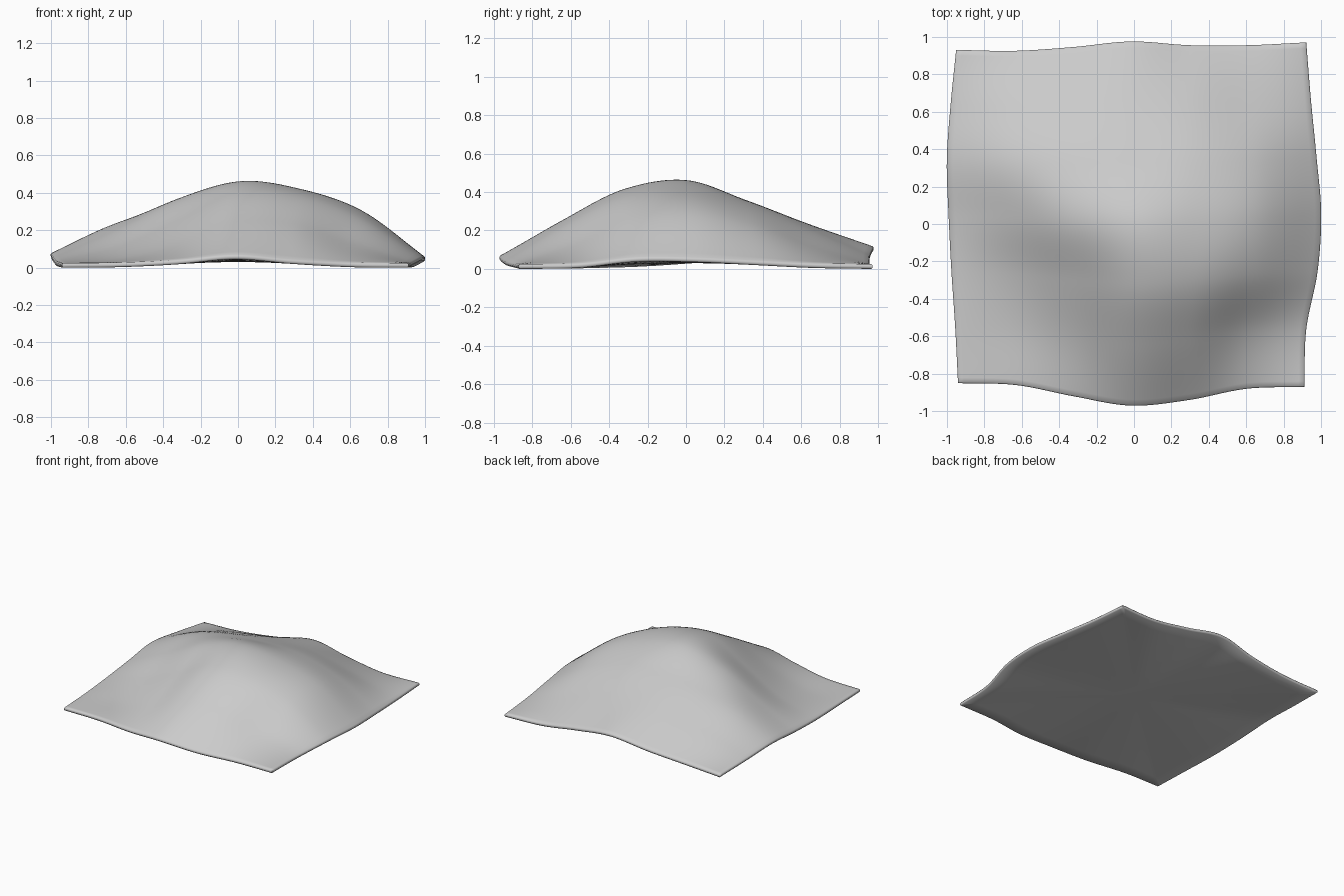
import bpy, math

if "Cube" in bpy.data.objects:
    bpy.data.objects.remove(bpy.data.objects["Cube"])

# Height of the mound at 7x7 control points (rows front to back, columns left to right)
HEIGHT = [
    [.025, .028, .043, .070, .045, .028, .025],
    [.028, .050, .130, .245, .235, .130, .030],
    [.036, .110, .253, .405, .390, .272, .062],
    [.055, .200, .365, .460, .417, .302, .060],
    [.080, .230, .315, .350, .340, .235, .045],
    [.055, .150, .200, .230, .210, .120, .030],
    [.025, .040, .070, .118, .075, .030, .025],
]
# Outline offsets at the same 7 stations along each edge
FRONT = [-.85, -.86, -.92, -.97, -.94, -.88, -.87]
BACK = [.93, .925, .945, .975, .955, .955, .97]
LEFT = [-.94, -.955, -.975, -.99, -1.0, -.98, -.95]
RIGHT = [.91, .92, .98, 1.0, .975, .945, .92]
N = 72
RIM = .025
BASE_MID = .03


def spline(vals, t):
    """Smooth curve through 7 evenly spaced values, t in 0..1."""
    s = t * 6
    i = min(int(s), 5)
    f = s - i
    p1, p2 = vals[i], vals[i + 1]
    p0 = vals[i - 1] if i else 2 * p1 - p2
    p3 = vals[i + 2] if i < 5 else 2 * p2 - p1
    return p1 + .5 * f * (p2 - p0 + f * (2 * p0 - 5 * p1 + 4 * p2 - p3
                                         + f * (3 * (p1 - p2) + p3 - p0)))


def lerp(a, b, t):
    return a + (b - a) * t


# Upper surface
verts = []
for j in range(N + 1):
    v = j / N
    for i in range(N + 1):
        u = i / N
        verts.append((lerp(spline(LEFT, v), spline(RIGHT, v), u),
                      lerp(spline(FRONT, u), spline(BACK, u), v),
                      max(RIM, spline([spline(row, u) for row in HEIGHT], v))))
W = N + 1
faces = [(j * W + i, j * W + i + 1, (j + 1) * W + i + 1, (j + 1) * W + i)
         for j in range(N) for i in range(N)]

# Rim: rounded edge as rings (outward inset, drop)
edge = ([i for i in range(N)] + [j * W + N for j in range(N)]
        + [N * W + i for i in range(N, 0, -1)] + [j * W for j in range(N, 0, -1)])
M = len(edge)
rings = [edge]


def add_ring(point):
    start = len(verts)
    verts.extend([point(*verts[k]) for k in edge])
    rings.append(list(range(start, start + M)))


add_ring(lambda x, y, z: (x * 1.006, y * 1.006, z - RIM * .3))
add_ring(lambda x, y, z: (x * 1.006, y * 1.006, z - RIM * .7))
add_ring(lambda x, y, z: (x, y, z - RIM))

# Underside: shallow sheet levelling out from the wavy rim
for s in (.9, .8, .65, .5, .3, .15):
    add_ring(lambda x, y, z: (x * s, y * s, lerp(BASE_MID, z - RIM, s ** 2)))
for a, b in zip(rings, rings[1:]):
    faces += [(a[k], b[k], b[(k + 1) % M], a[(k + 1) % M]) for k in range(M)]
faces.append(tuple(reversed(rings[-1])))

mesh = bpy.data.meshes.new("mound")
mesh.from_pydata([(x * .995, y * .995, z) for x, y, z in verts], [], faces)
mound = bpy.data.objects.new("mound", mesh)
bpy.context.collection.objects.link(mound)

mat = bpy.data.materials.new("light grey")
mat.diffuse_color = (.6, .6, .6, 1)
mat.use_nodes = True
mat.node_tree.nodes["Principled BSDF"].inputs["Base Color"].default_value = mat.diffuse_color
mesh.materials.append(mat)

bpy.context.view_layer.objects.active = mound
mound.select_set(True)
bpy.ops.object.shade_smooth_by_angle(angle=math.radians(65))
